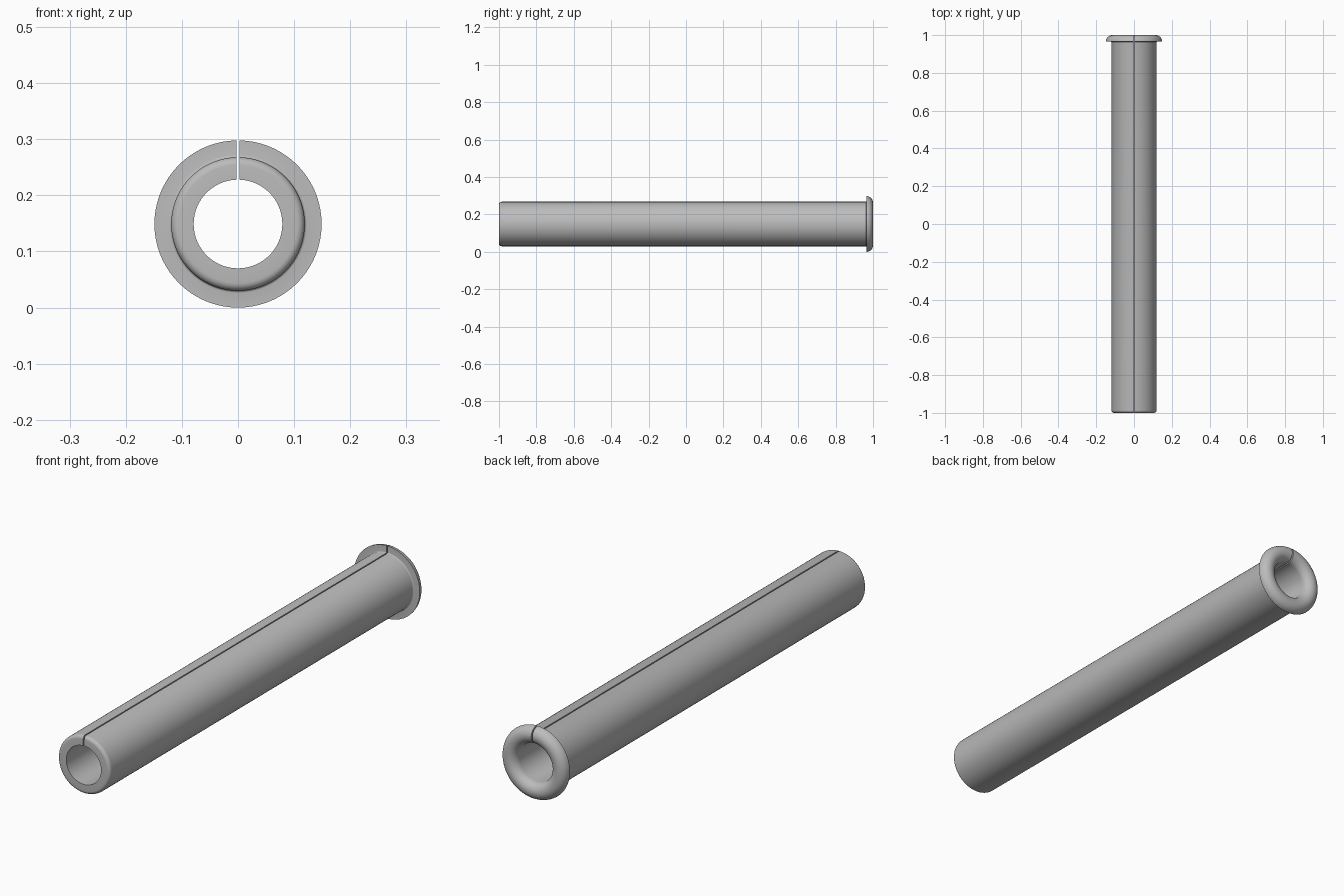
import bpy, bmesh, math

cube = bpy.data.objects.get("Cube")
if cube:
    bpy.data.objects.remove(cube, do_unlink=True)

BORE, OUTER, RIM = 0.079, 0.119, 0.149   # radii
HALF_GAP = 0.0025                        # half width of the lengthwise slit
SEGMENTS = 72


def arc(r, y, radius, start, end, steps):
    """Arc points in the (radius, length) plane, angles in degrees."""
    angles = [math.radians(start + (end - start) * i / steps) for i in range(steps + 1)]
    return [(r + radius * math.cos(a), y + radius * math.sin(a)) for a in angles]


# Wall profile: bore, rolled flange at the back, fillets at flange root and front
lip = (RIM - BORE) / 2
front = 0.014
root = 0.004
profile = [(BORE, -1.0)]
profile += arc(BORE + lip, 1 - lip, lip, 180, 0, 16)
profile += arc(OUTER + root, 1 - lip - root, root, 90, 180, 4)
profile += arc(OUTER - front, -1 + front, front, 0, -90, 6)

# Sweep the profile around the axis, leaving a slit of constant width on top
bm = bmesh.new()
rings = []
for i in range(SEGMENTS + 1):
    ring = []
    for r, y in profile:
        gap = math.asin(HALF_GAP / r)
        a = gap + (2 * math.pi - 2 * gap) * i / SEGMENTS
        ring.append(bm.verts.new((r * math.sin(a), y, RIM + r * math.cos(a))))
    rings.append(ring)
count = len(profile)
for a, b in zip(rings, rings[1:]):
    for j in range(count):
        k = (j + 1) % count
        bm.faces.new((a[j], a[k], b[k], b[j]))

# Flat walls of the slit
bm.faces.new(rings[0])
bm.faces.new(rings[-1])
bmesh.ops.recalc_face_normals(bm, faces=bm.faces)

mesh = bpy.data.meshes.new("split_sleeve")
bm.to_mesh(mesh)
bm.free()
sleeve = bpy.data.objects.new("split_sleeve", mesh)
bpy.context.collection.objects.link(sleeve)

# Plain grey finish
grey = bpy.data.materials.new("plain_grey")
grey.use_nodes = True
colour = (0.5, 0.5, 0.5, 1.0)
grey.diffuse_color = colour
for node in grey.node_tree.nodes:
    if node.type == 'BSDF_PRINCIPLED':
        node.inputs["Base Color"].default_value = colour
mesh.materials.append(grey)

bpy.ops.object.select_all(action='DESELECT')
sleeve.select_set(True)
bpy.context.view_layer.objects.active = sleeve
bpy.ops.object.shade_smooth_by_angle(angle=math.radians(35))
